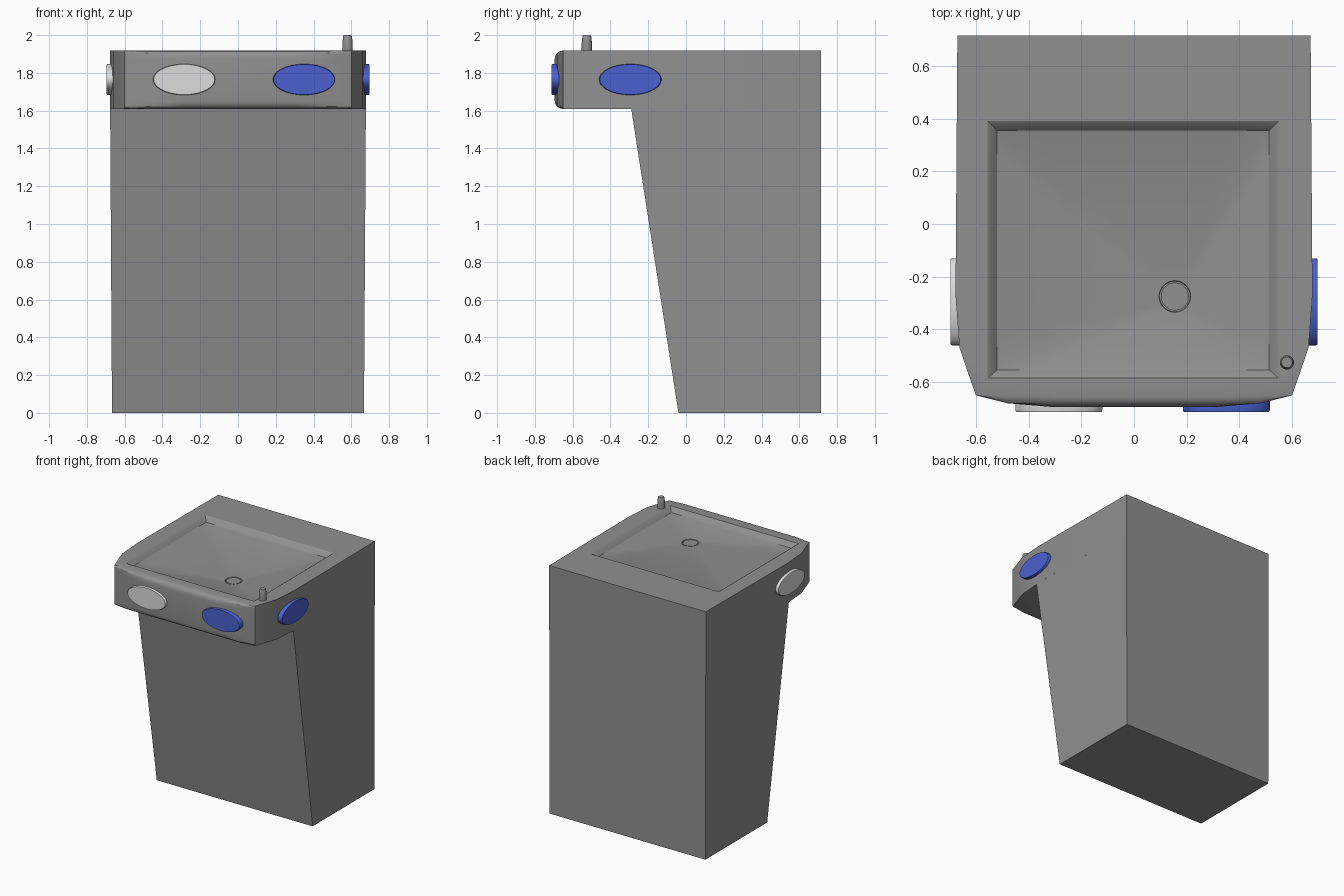
import bpy, bmesh, math
from math import sin, cos, pi, radians

default = bpy.data.objects.get("Cube")
if default:
    bpy.data.objects.remove(default, do_unlink=True)


def material(name, rgb):
    m = bpy.data.materials.new(name)
    m.use_nodes = True
    m.diffuse_color = (*rgb, 1)
    m.node_tree.nodes["Principled BSDF"].inputs["Base Color"].default_value = (*rgb, 1)
    return m


steel = material("grey steel", (0.28, 0.28, 0.28))
blue = material("blue plastic", (0.07, 0.12, 0.63))
pale = material("pale grey plastic", (0.72, 0.72, 0.72))


def finish(bm, name, mat, angle=30):
    bmesh.ops.recalc_face_normals(bm, faces=bm.faces)
    mesh = bpy.data.meshes.new(name)
    bm.to_mesh(mesh)
    bm.free()
    mesh.materials.append(mat)
    obj = bpy.data.objects.new(name, mesh)
    bpy.context.collection.objects.link(obj)
    bpy.ops.object.select_all(action="DESELECT")
    obj.select_set(True)
    bpy.context.view_layer.objects.active = obj
    bpy.ops.object.shade_smooth_by_angle(angle=radians(angle))
    return obj


def loft(bm, rings):
    """Join rings of equal point count with quads; return the vertex rings."""
    loops = [[bm.verts.new(p) for p in ring] for ring in rings]
    for a, b in zip(loops, loops[1:]):
        for i in range(len(a)):
            j = (i + 1) % len(a)
            bm.faces.new((a[i], a[j], b[j], b[i]))
    return loops


def ring_edges(bm, verts):
    return [bm.edges.get((v, verts[i - 1])) for i, v in enumerate(verts)]


def circle(cx, cy, r, z, n=32):
    return [(cx + r * cos(2 * pi * i / n - 0.75 * pi),
             cy + r * sin(2 * pi * i / n - 0.75 * pi), z) for i in range(n)]


def rectangle(x0, y0, x1, y1, z, n=8):
    corners = [(x0, y0), (x1, y0), (x1, y1), (x0, y1)]
    return [(a[0] + (b[0] - a[0]) * i / n, a[1] + (b[1] - a[1]) * i / n, z)
            for a, b in zip(corners, corners[1:] + corners[:1]) for i in range(n)]


# Cabinet: leaning front, upright back
HEAD_Z, TOP_Z, BACK, FRONT = 1.61, 1.918, 0.715, -0.695
bm = bmesh.new()
low, high = loft(bm, [
    [(-0.667, -0.04, 0), (0.667, -0.04, 0), (0.667, BACK, 0), (-0.667, BACK, 0)],
    [(-0.677, -0.29, HEAD_Z), (0.677, -0.29, HEAD_Z),
     (0.67, BACK, HEAD_Z), (-0.67, BACK, HEAD_Z)]])
bm.faces.new(low)
finish(bm, "cabinet", steel)

# Head: bowed front with rounded lips, and a basin sunk into the top
half = [(0.3, FRONT), (0.48, -0.68), (0.6, -0.65), (0.662, -0.47),
        (0.677, -0.27), (0.67, BACK)]
outline = half + [(-x, y) for x, y in reversed(half)]


def head_ring(inset, z):
    return [(x, max(y, FRONT + inset), z) for x, y in outline]


R = 0.042
arc = [i * pi / 8 for i in range(5)]
rings = [head_ring(R * (1 - sin(a)), HEAD_Z + R * (1 - cos(a))) for a in arc]
rings += [head_ring(R * (1 - cos(a)), TOP_Z - R * (1 - sin(a))) for a in arc]
bm = bmesh.new()
loops = loft(bm, rings)
bm.faces.new(loops[0])
DX, DY = 0.155, -0.275
basin = loft(bm, [
    rectangle(-0.555, -0.585, 0.548, 0.39, TOP_Z),
    rectangle(-0.545, -0.577, 0.538, 0.38, TOP_Z - 0.006),
    rectangle(-0.52, -0.553, 0.513, 0.355, TOP_Z - 0.034),
    rectangle(-0.505, -0.54, 0.498, 0.342, TOP_Z - 0.038),
    circle(DX, DY, 0.06, TOP_Z - 0.065),
    circle(DX, DY, 0.058, TOP_Z - 0.073)])
bm.faces.new(basin[-1])
bmesh.ops.triangle_fill(bm, use_beauty=True,
                        edges=ring_edges(bm, loops[-1]) + ring_edges(bm, basin[0]))
finish(bm, "head_with_basin", steel)

# Drain cover
bm = bmesh.new()
cover = loft(bm, [circle(DX, DY, 0.053, TOP_Z - 0.073),
                  circle(DX, DY, 0.053, TOP_Z - 0.066)])
bm.faces.new(cover[-1])
finish(bm, "drain_cover", steel)

# Spout
bm = bmesh.new()
SX, SY = 0.58, -0.525
spout = loft(bm, [circle(SX, SY, r, z, 24) for r, z in
                  ((0.027, 1.9), (0.027, 1.96), (0.023, 1.995), (0.02, 2.0))])
bm.faces.new(spout[-1])
finish(bm, "spout", steel)


# Push buttons: oval pads on the front and both sides
def button(name, mat, location, turn):
    bm = bmesh.new()
    pad = loft(bm, [[(0.165 * s * cos(2 * pi * i / 48), y, 0.082 * s * sin(2 * pi * i / 48))
                     for i in range(48)]
                    for s, y in ((1, 0.03), (1, -0.012), (0.975, -0.018))])
    bm.faces.new(pad[-1])
    bm.faces.new(pad[0])
    obj = finish(bm, name, mat)
    obj.location = location
    obj.rotation_euler.z = turn


BZ = 1.765
button("front_left_button", blue, (0.35, FRONT, BZ), 0)
button("front_right_button", pale, (-0.285, FRONT, BZ), 0)
button("left_side_button", blue, (0.679, -0.295, BZ), pi / 2)
button("right_side_button", pale, (-0.679, -0.295, BZ), -pi / 2)
